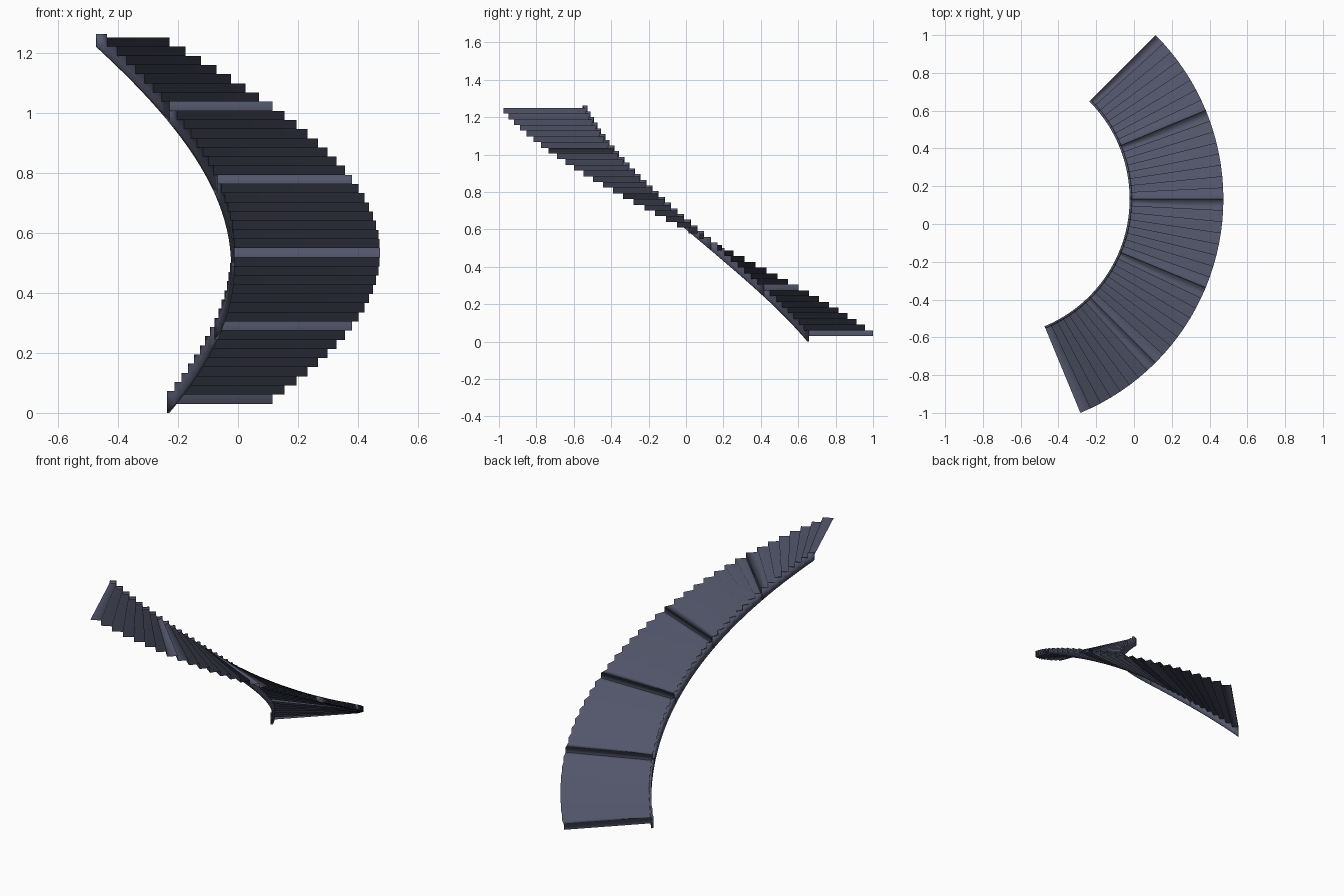
import bpy, bmesh
from math import radians, cos, sin

cube = bpy.data.objects.get("Cube")
if cube:
    bpy.data.objects.remove(cube, do_unlink=True)

CX, CY = -0.753, 0.133          # centre of the curve
R_IN, R_OUT = 0.73, 1.2263
WALL = 0.012                    # stringer thickness and its lift above the treads
FLIGHTS, STEPS = 5, 8
RISE, TURN = 0.0305, 112.5 / 40
BASE = 0.03

slate = bpy.data.materials.new("slate_blue")
slate.use_nodes = True
colour = (0.085, 0.093, 0.145, 1)
slate.diffuse_color = colour
slate.node_tree.nodes["Principled BSDF"].inputs["Base Color"].default_value = colour


def point(radius, step, z):
    a = radians(45 - TURN * step)
    return (CX + radius * cos(a), CY + radius * sin(a), z)


def make_object(name, polygons, solid):
    bm = bmesh.new()
    for poly in polygons:
        bm.faces.new([bm.verts.new(p) for p in poly])
    bmesh.ops.remove_doubles(bm, verts=bm.verts, dist=0.0005)
    if solid:
        bmesh.ops.recalc_face_normals(bm, faces=bm.faces)
    mesh = bpy.data.meshes.new(name)
    bm.to_mesh(mesh)
    bm.free()
    mesh.materials.append(slate)
    mesh.shade_smooth()
    obj = bpy.data.objects.new(name, mesh)
    bpy.context.collection.objects.link(obj)


def step_sheet(first):
    """Thin folded sheet of risers and treads; the first riser faces the underside."""
    polys = []
    r0 = R_IN + WALL / 2
    for k in range(first, first + STEPS):
        low, high = BASE + k * RISE, BASE + (k + 1) * RISE
        riser = [point(r0, k, low), point(r0, k, high),
                 point(R_OUT, k, high), point(R_OUT, k, low)]
        if k == first:
            riser.reverse()
        tread = [point(r0, k, high), point(r0, k + 1, high),
                 point(R_OUT, k + 1, high), point(R_OUT, k, high)]
        polys += [riser, tread]
    return polys


def stringer(first):
    """Inner wall with a stepped top and a sloping underside."""
    polys = []
    r0, r1 = R_IN, R_IN + WALL

    def strip(k0, z0, k1, z1):
        polys.append([point(r0, k0, z0), point(r1, k0, z0),
                      point(r1, k1, z1), point(r0, k1, z1)])

    last = first + STEPS
    for k in range(first, last):
        before = BASE + k * RISE + WALL
        top = before + RISE
        for r in (r0, r1):
            polys.append([point(r, k, k * RISE), point(r, k, before), point(r, k, top),
                          point(r, k + 1, top), point(r, k + 1, (k + 1) * RISE)])
        strip(k, before, k, top)
        strip(k, top, k + 1, top)
        strip(k, k * RISE, k + 1, (k + 1) * RISE)
    # End caps
    strip(first, first * RISE, first, BASE + first * RISE + WALL)
    strip(last, last * RISE, last, BASE + last * RISE + WALL)
    return polys


for i in range(FLIGHTS):
    make_object(f"stair_flight_{i + 1}", step_sheet(i * STEPS), False)
    make_object(f"inner_stringer_{i + 1}", stringer(i * STEPS), True)
